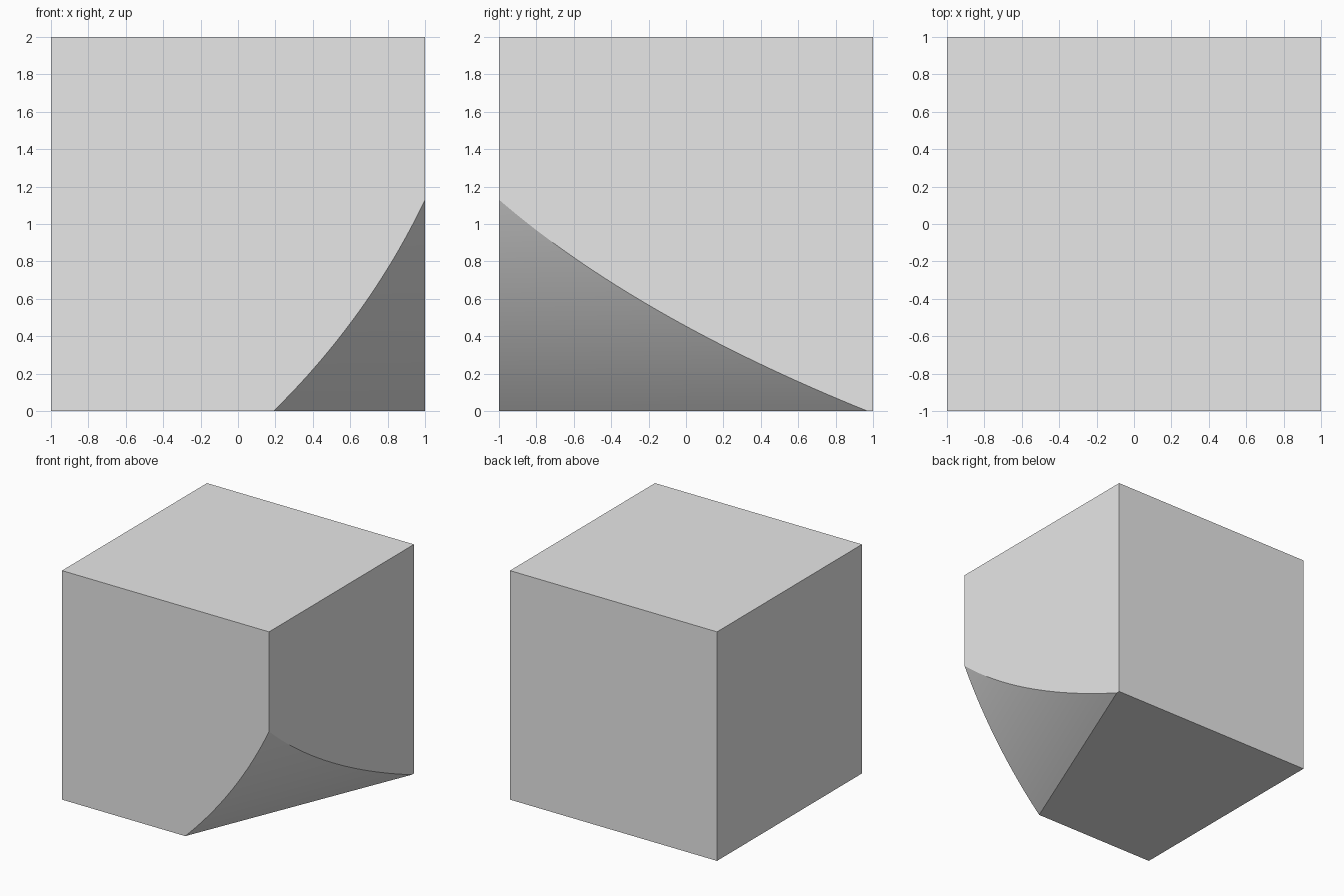
import bpy
import bmesh
from math import radians, sqrt

old = bpy.data.objects.get("Cube")
if old:
    bpy.data.objects.remove(old, do_unlink=True)

# Cut limits: bottom front edge x, bottom right edge y, corner height
CUT_X, CUT_Y, CUT_Z = 0.19, 0.97, 1.13
SAG = 0.058
STEPS = 32


def arc_points():
    """Circular arc as (fraction, height), bulging outward and down."""
    run, depth = 1 - CUT_X, CUT_Y + 1
    reach = run * depth / sqrt(run ** 2 + depth ** 2)
    chord = sqrt(reach ** 2 + CUT_Z ** 2)
    half = chord / 2
    radius = (half ** 2 + SAG ** 2) / (2 * SAG)
    points = []
    for i in range(STEPS + 1):
        u = half * (2 * i / STEPS - 1)
        bulge = sqrt(radius ** 2 - u ** 2) - (radius - SAG)
        along = u + half
        d = (along * reach + bulge * CUT_Z) / chord
        z = (along * CUT_Z - bulge * reach) / chord
        points.append((d / reach, z))
    return points


bm = bmesh.new()

# Matching edge curves on the front and right faces, meeting at the corner
arc = arc_points()
front = [bm.verts.new((CUT_X + t * (1 - CUT_X), -1, z)) for t, z in arc[:-1]]
right = [bm.verts.new((1, CUT_Y - t * (CUT_Y + 1), z)) for t, z in arc[:-1]]
tip = bm.verts.new((1, -1, CUT_Z))

# Uncut block corners
top = [bm.verts.new((x, y, 2)) for x, y in ((-1, -1), (1, -1), (1, 1), (-1, 1))]
low_front = bm.verts.new((-1, -1, 0))
low_right = bm.verts.new((1, 1, 0))
low_back = bm.verts.new((-1, 1, 0))

# Flat sides
bm.faces.new(top)
bm.faces.new([low_front, front[0], right[0], low_right, low_back])
bm.faces.new([low_front] + front + [tip, top[1], top[0]])
bm.faces.new([low_right] + right + [tip, top[1], top[2]])
bm.faces.new([low_right, low_back, top[3], top[2]])
bm.faces.new([low_back, low_front, top[0], top[3]])

# Curved corner cut
for i in range(STEPS - 1):
    bm.faces.new([front[i], front[i + 1], right[i + 1], right[i]])
bm.faces.new([front[-1], tip, right[-1]])

bmesh.ops.recalc_face_normals(bm, faces=bm.faces)
mesh = bpy.data.meshes.new("cut_block")
bm.to_mesh(mesh)
bm.free()

block = bpy.data.objects.new("cut_block", mesh)
bpy.context.collection.objects.link(block)

# Plain grey
grey = bpy.data.materials.new("light_grey")
grey.use_nodes = True
color = (0.8, 0.8, 0.8, 1)
grey.diffuse_color = color
grey.node_tree.nodes["Principled BSDF"].inputs["Base Color"].default_value = color
mesh.materials.append(grey)

# Smooth curve, crisp edges
bpy.ops.object.select_all(action="DESELECT")
block.select_set(True)
bpy.context.view_layer.objects.active = block
bpy.ops.object.shade_smooth_by_angle(angle=radians(15))
